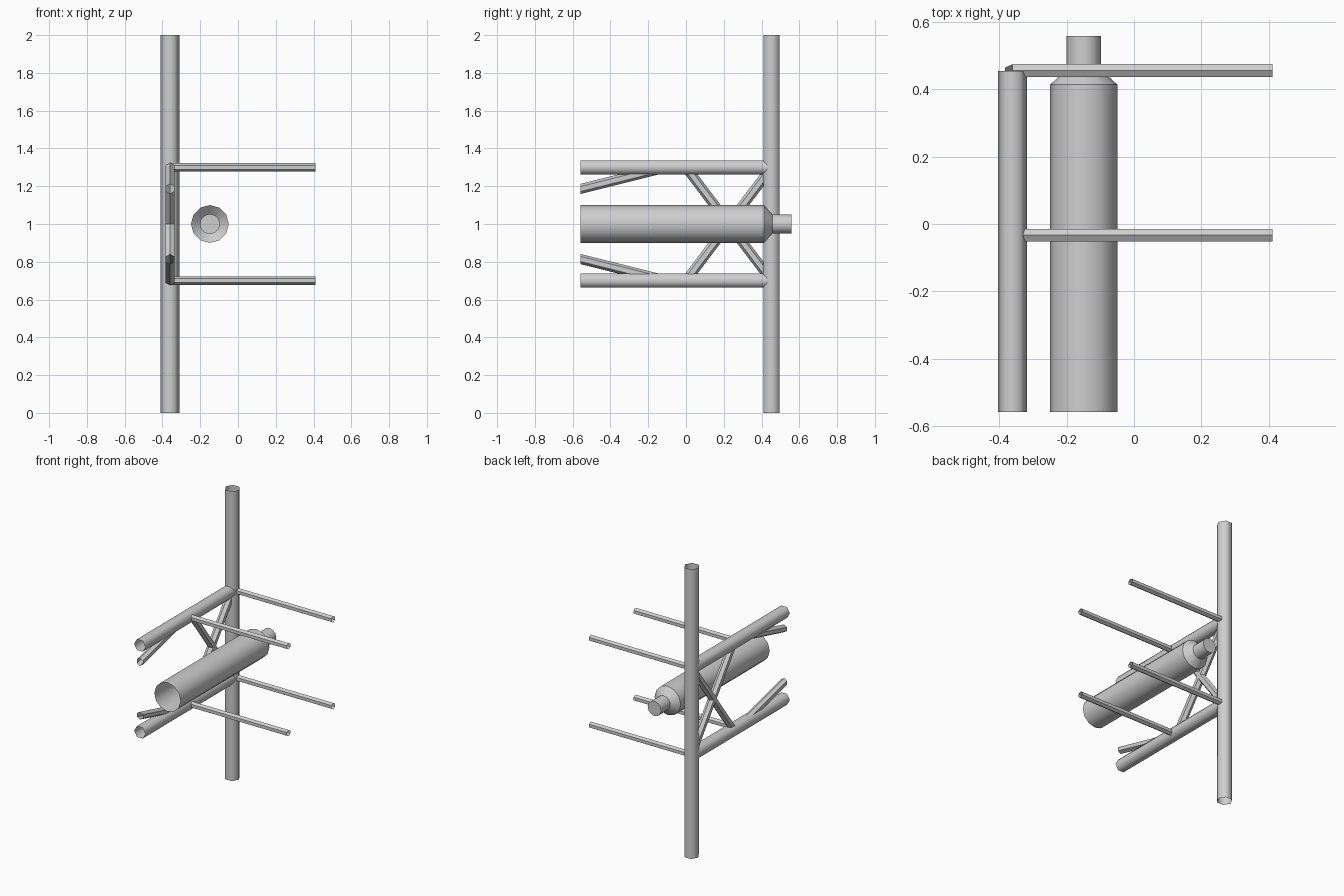
import bpy
import bmesh
from math import cos, sin, tau
from mathutils import Vector

old = bpy.data.objects.get("Cube")
if old:
    bpy.data.objects.remove(old, do_unlink=True)

GREY = (0.62, 0.62, 0.62, 1.0)
metal = bpy.data.materials.new("grey_metal")
metal.use_nodes = True
metal.diffuse_color = GREY
metal.node_tree.nodes["Principled BSDF"].inputs["Base Color"].default_value = GREY

FRONT = -0.558           # front ends of the lengthwise parts
POST_X, POST_Y = -0.36, 0.453
MID, HALF = 1.0, 0.3     # middle height and rail offset from it


def tube(name, rings, side, sides=6, smooth=True, cap=False, trim=False):
    """Thin open tube through (centre, radius) rings; one corner points along side."""
    centres = [Vector(c) for c, _ in rings]
    axis = (centres[-1] - centres[0]).normalized()
    u = Vector(side).normalized()
    v = axis.cross(u)
    bm = bmesh.new()
    loops = []
    for centre, (_, radius) in zip(centres, rings):
        loops.append([bm.verts.new(centre + radius * (cos(tau * i / sides) * u
                                                      + sin(tau * i / sides) * v))
                      for i in range(sides)])
    for low, high in zip(loops, loops[1:]):
        for i in range(sides):
            j = (i + 1) % sides
            face = bm.faces.new((low[i], low[j], high[j], high[i]))
            face.smooth = smooth
    if cap:
        bm.faces.new(loops[-1])
    # keep the ring edges crisp
    for loop in loops:
        for i in range(sides):
            edge = bm.edges.get((loop[i], loop[(i + 1) % sides]))
            edge.smooth = False
    if trim:
        bmesh.ops.bisect_plane(bm, geom=bm.verts[:] + bm.edges[:] + bm.faces[:],
                               plane_co=(0, FRONT, 0), plane_no=(0, -1, 0),
                               clear_outer=True)
    mesh = bpy.data.meshes.new(name)
    bm.to_mesh(mesh)
    bm.free()
    mesh.materials.append(metal)
    obj = bpy.data.objects.new(name, mesh)
    bpy.context.collection.objects.link(obj)
    return obj


def brace(name, start, end, trim=False):
    """Diagonal in the plane of the post, given as (y, z) ends."""
    a, b = (Vector((POST_X, y, z)) for y, z in (start, end))
    side = (b - a).cross(Vector((1, 0, 0)))
    tube(name, [(a, 0.026), (b, 0.026)], side, smooth=False, trim=trim)


# Upright post
tube("post", [((POST_X, POST_Y, 0), 0.05), ((POST_X, POST_Y, 2), 0.05)], (1, 0, 0))

# Drum with conical shoulder and closed neck
drum_profile = [(FRONT, 0.1), (0.413, 0.1), (0.457, 0.051), (0.558, 0.051)]
tube("drum", [((-0.149, y, MID), r) for y, r in drum_profile], (1, 0, 0),
     sides=12, cap=True)

# Upper and lower rails, cross rods and braces
for label, s in (("upper", 1), ("lower", -1)):
    z = MID + s * HALF
    tube(label + "_rail", [((POST_X, FRONT, z), 0.0433), ((POST_X, POST_Y, z), 0.0433)],
         (1, 0, 0))
    for place, y in (("back", POST_Y + 0.002), ("front", -0.033)):
        tube(f"{label}_{place}_rod", [((POST_X, y, z), 0.0217), ((0.41, y, z), 0.0217)],
             (0, 0, 1), smooth=False)
    brace(label + "_cross_brace", (0.0, z), (POST_Y, MID - s * HALF))
    brace(label + "_front_brace", (-0.7, MID + s * 0.15), (-0.1, z), trim=True)
